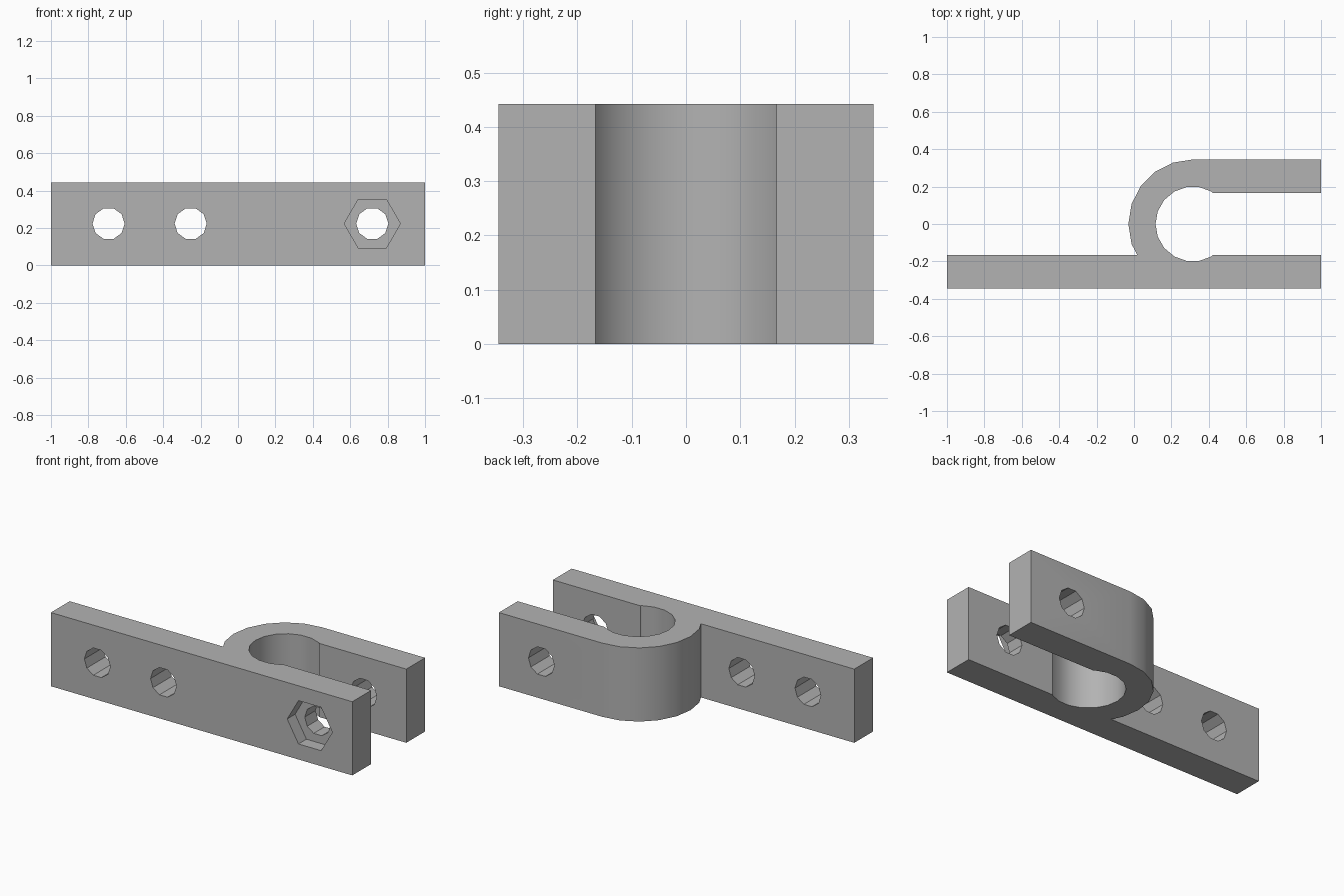
import bpy, bmesh
from math import cos, sin, radians, pi

cube = bpy.data.objects.get("Cube")
if cube:
    bpy.data.objects.remove(cube, do_unlink=True)

HEIGHT = 0.442
OUT_Y, IN_Y = 0.345, 0.167      # outer and inner faces of the two arms
LOOP_X, BORE = 0.315, 0.2       # centre and inner radius of the loop

grey = bpy.data.materials.new("plain grey")
grey.use_nodes = True
grey.diffuse_color = (0.45, 0.45, 0.45, 1)
grey.node_tree.nodes["Principled BSDF"].inputs["Base Color"].default_value = grey.diffuse_color


def prism(name, outline, offset):
    """Extrude a closed outline of 3D points along an offset."""
    bm = bmesh.new()
    face = bm.faces.new([bm.verts.new(p) for p in outline])
    top = bmesh.ops.extrude_face_region(bm, geom=[face])["geom"]
    bmesh.ops.translate(bm, vec=offset, verts=[v for v in top if isinstance(v, bmesh.types.BMVert)])
    bmesh.ops.recalc_face_normals(bm, faces=bm.faces)
    mesh = bpy.data.meshes.new(name)
    bm.to_mesh(mesh)
    bm.free()
    mesh.materials.append(grey)
    obj = bpy.data.objects.new(name, mesh)
    bpy.context.collection.objects.link(obj)
    return obj


def arc(radius, start, stop, step):
    return [(LOOP_X + radius * cos(radians(a)), radius * sin(radians(a)))
            for a in range(start, stop, step)]


# Clamp body: long front arm, loop and short back arm in one profile
profile = [(-1, -OUT_Y), (1, -OUT_Y), (1, -IN_Y), (0.42, -IN_Y)]
profile += arc(BORE, 300, 50, -20)
profile += [(0.42, IN_Y), (1, IN_Y), (1, OUT_Y)]
profile += arc(OUT_Y, 90, 199, 18)
profile += [(0.018, -IN_Y), (-1, -IN_Y)]
bracket = prism("clamp_bracket", [(x, y, 0) for x, y in profile], (0, 0, HEIGHT))


def drill(name, x, radius, sides, y0, depth):
    """Cut a straight-sided hole running back along y."""
    ring = [(x + radius * cos(2 * pi * i / sides), y0,
             HEIGHT / 2 + 0.002 + radius * sin(2 * pi * i / sides)) for i in range(sides)]
    cutter = prism(name, ring, (0, depth, 0))
    cutter.hide_render = True
    mod = bracket.modifiers.new(name, "BOOLEAN")
    mod.operation = "DIFFERENCE"
    mod.solver = "EXACT"
    mod.object = cutter
    bpy.context.view_layer.objects.active = bracket
    bpy.ops.object.modifier_apply(modifier=name)
    bpy.data.objects.remove(cutter, do_unlink=True)


# Two mounting holes, the clamp bolt hole through both arms, and the nut recess
drill("outer_mounting_hole", -0.692, 0.086, 10, -0.5, 0.5)
drill("inner_mounting_hole", -0.253, 0.086, 10, -0.5, 0.5)
drill("bolt_hole", 0.718, 0.086, 10, -0.5, 1)
drill("nut_recess", 0.718, 0.15, 6, -0.5, 0.5 - OUT_Y + 0.075)

# Smooth the loop, keep the corners and holes crisp
bpy.ops.object.select_all(action="DESELECT")
bracket.select_set(True)
bpy.context.view_layer.objects.active = bracket
bpy.ops.object.shade_smooth_by_angle(angle=radians(28))
